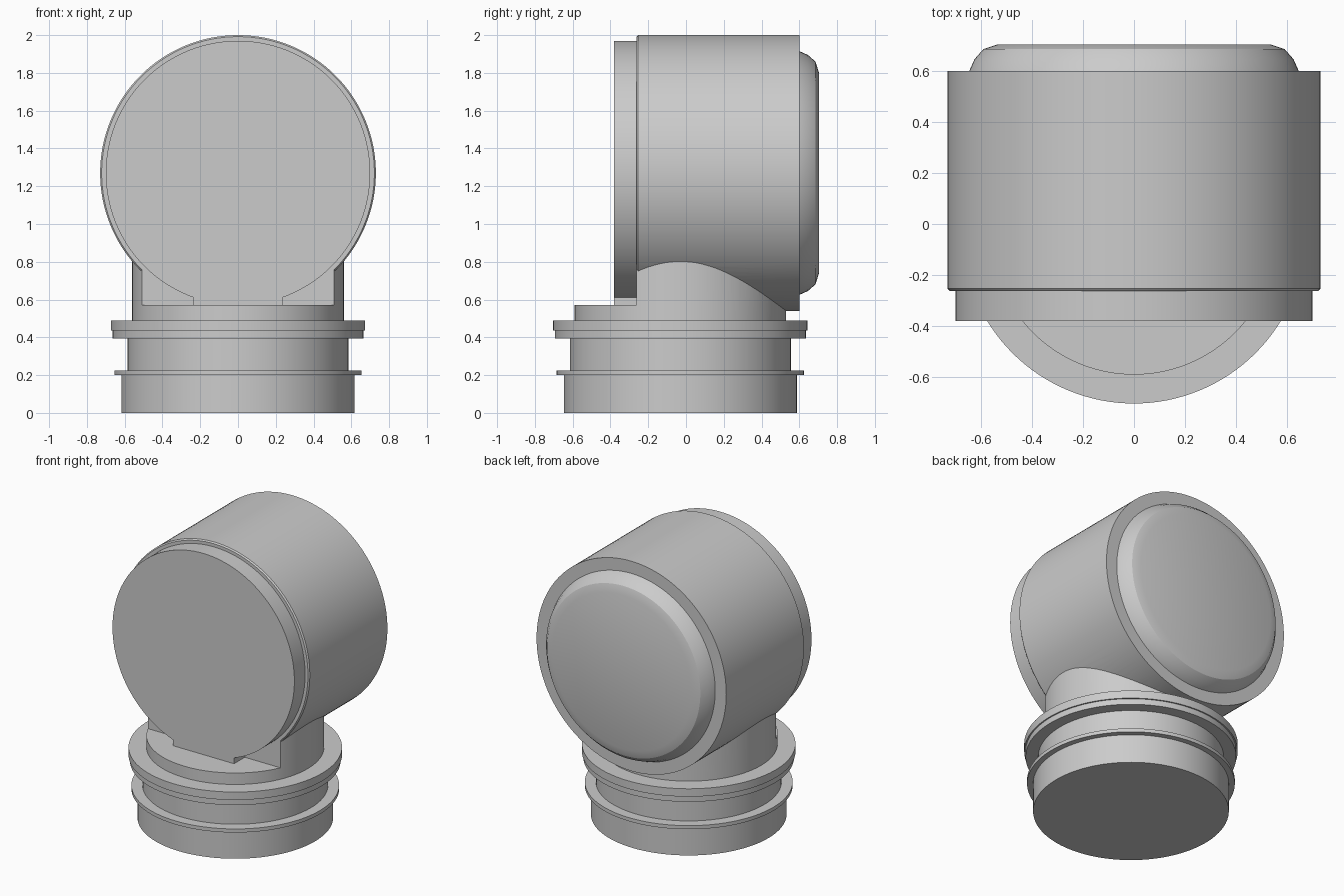
import bpy, bmesh, math
from mathutils import Matrix

if "Cube" in bpy.data.objects:
    bpy.data.objects.remove(bpy.data.objects["Cube"])

SEG = 128


def make(name, bm):
    bmesh.ops.recalc_face_normals(bm, faces=bm.faces)
    mesh = bpy.data.meshes.new(name)
    bm.to_mesh(mesh)
    bm.free()
    ob = bpy.data.objects.new(name, mesh)
    bpy.context.collection.objects.link(ob)
    return ob


def lathe(name, profile, matrix):
    """Closed solid of revolution from (radius, height) points."""
    bm = bmesh.new()
    rings = []
    for r, h in profile:
        angles = [2 * math.pi * i / SEG for i in range(SEG)]
        rings.append([bm.verts.new((r * math.cos(a), r * math.sin(a), h)) for a in angles])
    for a, b in zip(rings, rings[1:]):
        for i in range(SEG):
            j = (i + 1) % SEG
            bm.faces.new((a[i], a[j], b[j], b[i]))
    bm.faces.new(rings[0][::-1])
    bm.faces.new(rings[-1])
    bm.transform(matrix)
    return make(name, bm)


def box(name, lo, hi):
    bm = bmesh.new()
    bmesh.ops.create_cube(bm, size=1)
    for v in bm.verts:
        v.co = [(l + h) / 2 + c * (h - l) for l, h, c in zip(lo, hi, v.co)]
    return make(name, bm)


def combine(target, other, operation):
    """Apply a boolean and discard the operand."""
    mod = target.modifiers.new(operation, 'BOOLEAN')
    mod.operation, mod.solver, mod.object = operation, 'EXACT', other
    bpy.ops.object.select_all(action='DESELECT')
    bpy.context.view_layer.objects.active = target
    target.select_set(True)
    bpy.ops.object.modifier_apply(modifier=mod.name)
    bpy.data.objects.remove(other)


# Round base with two flanges and a neck rising into the head
body = lathe("swivel_body", [
    (0.617, 0), (0.617, 0.20), (0.655, 0.20), (0.655, 0.225),
    (0.585, 0.225), (0.585, 0.395), (0.664, 0.395), (0.664, 0.435),
    (0.673, 0.435), (0.673, 0.49), (0.56, 0.49), (0.56, 1.0),
], Matrix.Translation((0, -0.03, 0)))

# Step cut in the front of the neck
combine(body, box("neck_cutter", (-1, -1, 0.57), (1, -0.262, 1.5)), 'DIFFERENCE')

# Horizontal head: front disc, main barrel and chamfered rear cap
head = lathe("head", [
    (0.70, -0.38), (0.70, -0.262), (0.722, -0.262), (0.73, -0.253),
    (0.73, 0.60), (0.645, 0.60), (0.625, 0.645), (0.59, 0.685), (0.535, 0.703),
], Matrix.Translation((0, 0, 1.27)) @ Matrix.Rotation(-math.pi / 2, 4, 'X'))

# Foot joining the front disc to the step
combine(head, box("disc_foot", (-0.236, -0.38, 0.56), (0.236, -0.2, 0.66)), 'UNION')
combine(body, head, 'UNION')
bpy.ops.object.shade_smooth_by_angle(angle=math.radians(20))
